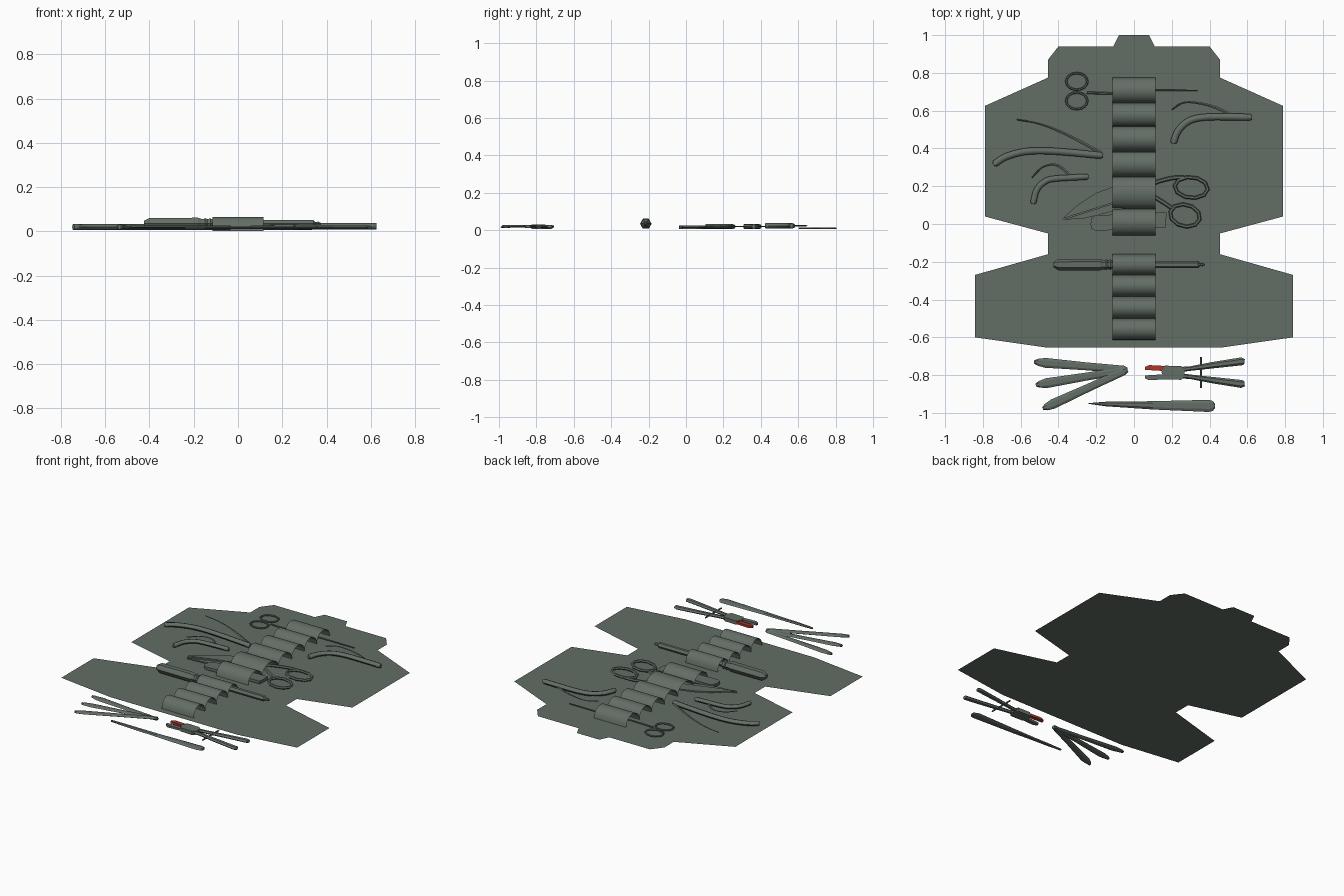
import bpy, bmesh, math
from mathutils import Vector

if "Cube" in bpy.data.objects:
    bpy.data.objects.remove(bpy.data.objects["Cube"])


def material(name, col):
    m = bpy.data.materials.new(name)
    m.diffuse_color = (*col, 1)
    m.use_nodes = True
    m.node_tree.nodes["Principled BSDF"].inputs["Base Color"].default_value = m.diffuse_color
    return m


CANVAS = material("grey_green", (0.125, 0.155, 0.132))
RED = material("red", (0.40, 0.04, 0.025))


def finish(name, bm, mat=CANVAS, smooth=False, solid=True):
    if solid:
        bmesh.ops.recalc_face_normals(bm, faces=bm.faces[:])
    me = bpy.data.meshes.new(name)
    bm.to_mesh(me)
    bm.free()
    ob = bpy.data.objects.new(name, me)
    bpy.context.collection.objects.link(ob)
    me.materials.append(mat)
    if smooth:
        for p in me.polygons:
            p.use_smooth = True
        bpy.context.view_layer.objects.active = ob
        ob.select_set(True)
        bpy.ops.object.shade_smooth_by_angle(angle=math.radians(50))
        ob.select_set(False)
    return ob


def prism(name, pts, z0, z1, mat=CANVAS):
    """Flat outline raised from z0 to z1."""
    bm = bmesh.new()
    f = bm.faces.new([bm.verts.new((x, y, z0)) for x, y in pts])
    ext = bmesh.ops.extrude_face_region(bm, geom=[f])["geom"]
    for v in ext:
        if isinstance(v, bmesh.types.BMVert):
            v.co.z = z1
    return finish(name, bm, mat)


def sweep(name, path, z, h=None, sides=6, closed=False, smooth=False, mat=CANVAS):
    """Sweep a polygon section along (x, y, half width) points; h is the half height."""
    bm = bmesh.new()
    P = [Vector(p[:2]) for p in path]
    n, rings = len(P), []
    for i, (x, y, r) in enumerate(path):
        a = P[(i - 1) % n] if closed or i else P[0]
        b = P[(i + 1) % n] if closed or i < n - 1 else P[-1]
        t = (b - a).normalized()
        ring = []
        for k in range(sides):
            ang = math.tau * k / sides
            c, s = math.cos(ang) * r, math.sin(ang) * (h if h else r)
            ring.append(bm.verts.new((x - t.y * c, y + t.x * c, z + s)))
        rings.append(ring)
    for i in range(n if closed else n - 1):
        A, B = rings[i], rings[(i + 1) % n]
        for k in range(sides):
            j = (k + 1) % sides
            bm.faces.new((A[k], A[j], B[j], B[k]))
    if not closed:
        bm.faces.new(rings[0])
        bm.faces.new(rings[-1])
    return finish(name, bm, mat, smooth)


def spline(pts, r, steps=5, taper=None):
    """Smooth path through pts with rounded or tapered ends."""
    Q = [Vector(p) for p in pts]
    Q = [2 * Q[0] - Q[1]] + Q + [2 * Q[-1] - Q[-2]]
    out = []
    for i in range(1, len(Q) - 2):
        a, b, c, d = Q[i - 1:i + 3]
        for s in range(steps):
            t = s / steps
            out.append(0.5 * (2 * b + (c - a) * t + (2 * a - 5 * b + 4 * c - d) * t * t
                              + (3 * b - a - 3 * c + d) * t ** 3))
    out.append(Q[-2])
    n = len(out) - 1
    if taper:
        return [(p.x, p.y, r * (taper + (1 - taper) * i / n)) for i, p in enumerate(out)]
    path = [(p.x, p.y, r) for p in out]
    s, e = (out[0] - out[1]).normalized() * r * 0.6, (out[-1] - out[-2]).normalized() * r * 0.6
    return ([(*(out[0] + s), r * 0.5)] + path + [(*(out[-1] + e), r * 0.5)])


def ellipse(cx, cy, rx, ry, w, n, rot=0.0):
    c, s = math.cos(rot), math.sin(rot)
    res = []
    for k in range(n):
        u, v = rx * math.cos(math.tau * k / n), ry * math.sin(math.tau * k / n)
        res.append((cx + u * c - v * s, cy + u * s + v * c, w))
    return res


# unfolded tool roll: single sheet
half = [(0.08, 1.0), (0.11, 0.94), (0.40, 0.94), (0.455, 0.87), (0.455, 0.775), (0.79, 0.625),
        (0.79, 0.04), (0.455, -0.05), (0.455, -0.16), (0.843, -0.27), (0.843, -0.6), (0.455, -0.655)]
bm = bmesh.new()
f = bm.faces.new([bm.verts.new((x, y, 0)) for x, y in half + [(-x, y) for x, y in half[::-1]]])
f.normal_update()
if f.normal.z < 0:
    f.normal_flip()
finish("tool_roll_sheet", bm, solid=False)

# arched strap loops: thin open shells
for label, ys in (("upper", [-0.06, 0.08, 0.25, 0.385, 0.515, 0.64, 0.775]),
                  ("lower", [-0.615, -0.5, -0.385, -0.27, -0.16])):
    bm = bmesh.new()
    for y0, y1 in zip(ys, ys[1:]):
        prev = None
        for k in range(9):
            a = math.pi * k / 8
            y, z = (y0 + y1) / 2 + (y1 - y0) / 2 * math.cos(a), 0.002 + 0.064 * math.sin(a)
            cur = [bm.verts.new((x, y, z)) for x in (-0.115, 0.115)]
            if prev:
                bm.faces.new((prev[0], prev[1], cur[1], cur[0]))
            prev = cur
    finish(label + "_strap_loops", bm, smooth=True, solid=False)

# ring-handled probe at the top
for i, y in enumerate((0.755, 0.652)):
    sweep(f"probe_ring_{i}", ellipse(-0.303, y, 0.056, 0.044, 0.006, 16), 0.010, 0.005, 6, True)
sweep("probe_shaft", [(-0.25, 0.695, 0.007), (-0.1, 0.69, 0.006), (0.1, 0.708, 0.005),
                      (0.335, 0.707, 0.003)], 0.010, 0.004)

# folding sickles: rounded handle plus thin curved blade
sickles = {
    "right": ([(0.615, 0.565), (0.5, 0.567), (0.37, 0.565), (0.29, 0.545), (0.235, 0.495), (0.21, 0.435)],
              [(0.2, 0.605), (0.26, 0.642), (0.34, 0.64), (0.43, 0.617), (0.52, 0.575)], 0.018, 0.024),
    "left": ([(-0.735, 0.32), (-0.68, 0.355), (-0.58, 0.383), (-0.46, 0.387), (-0.33, 0.378), (-0.175, 0.363)],
             [(-0.62, 0.553), (-0.5, 0.53), (-0.36, 0.475), (-0.18, 0.38)], 0.018, 0.020),
    "small": ([(-0.533, 0.115), (-0.515, 0.18), (-0.475, 0.222), (-0.42, 0.24), (-0.25, 0.25)],
              [(-0.54, 0.245), (-0.49, 0.297), (-0.43, 0.315), (-0.38, 0.295), (-0.335, 0.25)], 0.016, 0.020),
}
for n, (handle, blade, r, z) in sickles.items():
    sweep(f"{n}_sickle_handle", spline(handle, r, 4), z, r * 0.8, 8, smooth=True)
    sweep(f"{n}_sickle_blade", spline(blade, 0.009, 4, 0.35), z, 0.003, 4)

# scissors: two blades, bent arms and octagonal finger loops
prism("scissor_blade_upper", [(-0.38, 0.028), (-0.30, 0.10), (-0.20, 0.165), (-0.10, 0.20), (0.03, 0.205),
                              (0.0, 0.15), (-0.12, 0.11)], 0.017, 0.026)
prism("scissor_blade_lower", [(-0.38, 0.022), (-0.12, 0.105), (0.0, 0.145), (0.05, 0.11), (-0.10, 0.07),
                              (-0.26, 0.03)], 0.008, 0.017)
sweep("scissor_arm_upper", spline([(-0.02, 0.16), (0.1, 0.215), (0.2, 0.243), (0.265, 0.245)], 0.011, 3), 0.020, 0.008)
sweep("scissor_arm_lower", spline([(-0.04, 0.19), (0.06, 0.17), (0.13, 0.13), (0.2, 0.085)], 0.011, 3), 0.016, 0.008)
sweep("scissor_loop_upper", ellipse(0.303, 0.193, 0.088, 0.055, 0.010, 10, -0.1), 0.020, 0.008, 6, True)
sweep("scissor_loop_lower", ellipse(0.27, 0.045, 0.080, 0.058, 0.010, 10, -0.25), 0.018, 0.008, 6, True)

# flat rounded scraper
prism("scraper", [(-0.23, 0.0), (-0.225, -0.025), (-0.20, -0.037), (-0.12, -0.032), (0.1, -0.02), (0.168, -0.018),
                  (0.172, 0.06), (0.10, 0.062), (-0.05, 0.05), (-0.2, 0.048), (-0.225, 0.03)], 0.008, 0.026)

# awl: faceted handle, ferrule and shaft
sweep("awl_handle", [(-0.425, -0.215, 0.015), (-0.40, -0.215, 0.03), (-0.18, -0.215, 0.031), (-0.165, -0.215, 0.025),
                     (-0.155, -0.215, 0.025), (-0.148, -0.215, 0.029), (-0.138, -0.215, 0.023),
                     (-0.125, -0.215, 0.028), (-0.11, -0.215, 0.018)], 0.035)
sweep("awl_shaft", [(-0.11, -0.215, 0.018), (0.34, -0.215, 0.018), (0.352, -0.215, 0.007),
                    (0.362, -0.215, 0.011), (0.375, -0.215, 0.004)], 0.035)

# fan of three leaf blades
for i, (x, y) in enumerate(((-0.53, -0.73), (-0.52, -0.852), (-0.483, -0.978))):
    root, tip = Vector((-0.035, -0.772)), Vector((x, y))
    path = [(*root.lerp(tip, t), w) for t, w in
            ((0, 0.012), (0.04, 0.020), (0.45, 0.021), (0.88, 0.026), (0.96, 0.018), (1, 0.008))]
    sweep(f"fan_blade_{i}", path, 0.017 + 0.004 * (i - 1), 0.007, 6)

# pliers: pivot block, jaws, handles and cross bar
prism("pliers_pivot", [(0.145, -0.785), (0.165, -0.75), (0.25, -0.752), (0.268, -0.77), (0.268, -0.805),
                       (0.25, -0.825), (0.165, -0.822)], 0.008, 0.032)
for s, label, mat in ((1, "upper", RED), (-1, "lower", CANVAS)):
    c = -0.787
    prism(f"pliers_{label}_jaw", [(0.057, c + s * 0.015), (0.057, c + s * 0.03), (0.08, c + s * 0.04),
                                  (0.17, c + s * 0.035), (0.17, c + s * 0.008)], 0.012, 0.026, mat)
    sweep(f"pliers_{label}_handle", [(0.23, c + s * 0.015, 0.014), (0.30, c + s * 0.022, 0.012),
                                     (0.42, c + s * 0.040, 0.017), (0.57, c + s * 0.060, 0.021),
                                     (0.585, c + s * 0.058, 0.014)], 0.020, 0.010)
sweep("pliers_cross_bar", [(0.355, -0.868, 0.005), (0.355, -0.705, 0.005)], 0.020)

# loose tapered blade
sweep("loose_blade", [(-0.24, -0.95, 0.002), (-0.15, -0.953, 0.012), (0.1, -0.96, 0.022), (0.395, -0.963, 0.032),
                      (0.418, -0.963, 0.026), (0.428, -0.963, 0.012)], 0.017, 0.007, 6)
